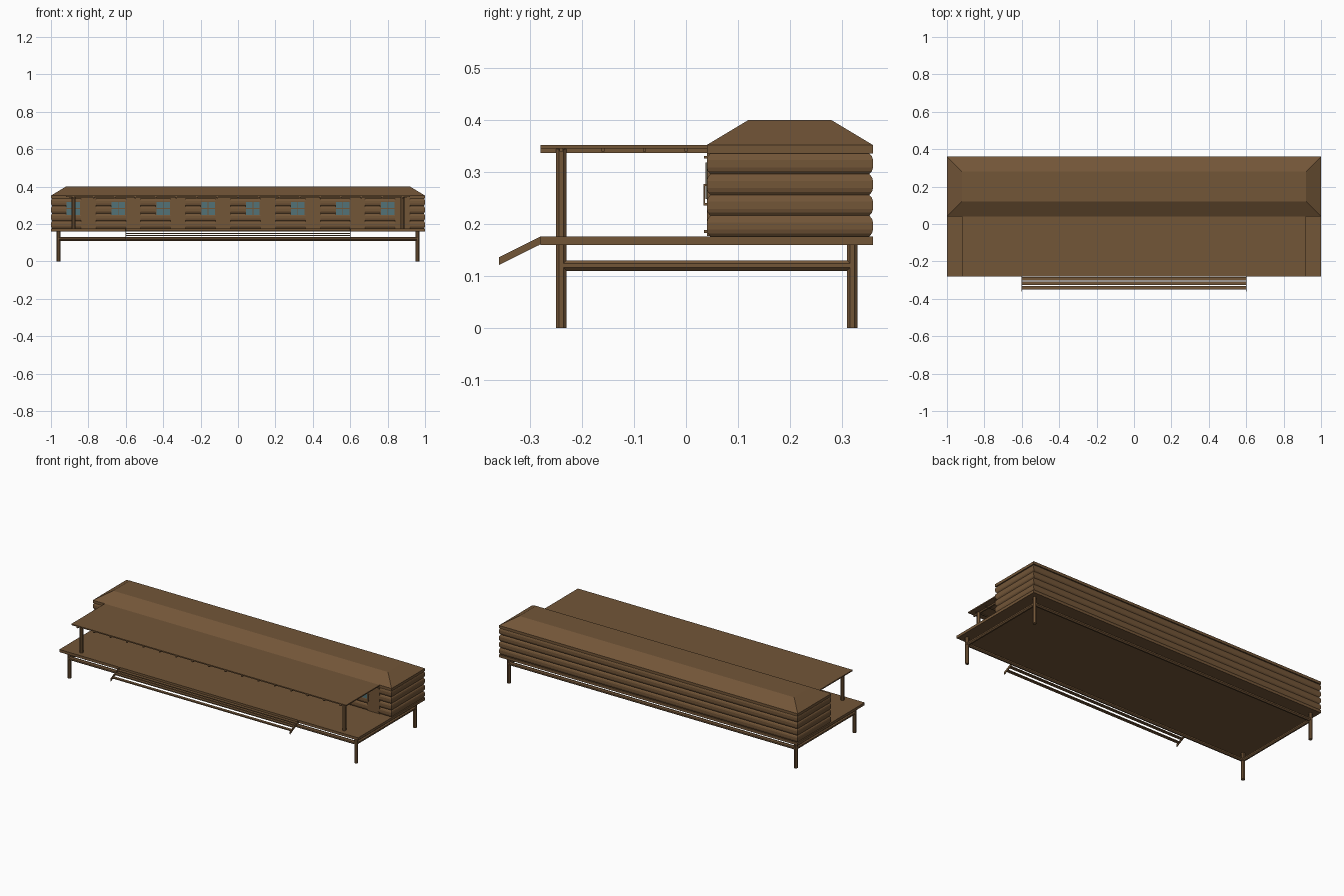
import bpy, bmesh, math
from mathutils import Matrix

if "Cube" in bpy.data.objects:
    bpy.data.objects.remove(bpy.data.objects["Cube"])


def material(name, rgb):
    m = bpy.data.materials.new(name)
    m.diffuse_color = (*rgb, 1)
    m.use_nodes = True
    m.node_tree.nodes["Principled BSDF"].inputs["Base Color"].default_value = m.diffuse_color
    return m


wood = material("brown wood", (0.17, 0.092, 0.039))
glass = material("blue grey glass", (0.085, 0.17, 0.185))


def finish(bm, name, mat):
    bmesh.ops.recalc_face_normals(bm, faces=bm.faces)
    me = bpy.data.meshes.new(name)
    bm.to_mesh(me)
    bm.free()
    me.materials.append(mat)
    ob = bpy.data.objects.new(name, me)
    bpy.context.collection.objects.link(ob)
    return ob


def boxes(name, spans, mat=wood):
    """One object from spans (x0, x1, y0, y1, z0, z1)."""
    bm = bmesh.new()
    for x0, x1, y0, y1, z0, z1 in spans:
        mtx = Matrix.Translation(((x0 + x1) / 2, (y0 + y1) / 2, (z0 + z1) / 2)) \
            @ Matrix.Diagonal((x1 - x0, y1 - y0, z1 - z0, 1))
        bmesh.ops.create_cube(bm, size=1, matrix=mtx)
    return finish(bm, name, mat)


def pole(name, axis, centre, length, width=0.02):
    """Eight-sided pole with flats facing the axes."""
    bm = bmesh.new()
    turn = {"x": Matrix.Rotation(math.pi / 2, 4, "Y"),
            "y": Matrix.Rotation(math.pi / 2, 4, "X"),
            "z": Matrix.Identity(4)}[axis]
    r = width / 2 / math.cos(math.pi / 8)
    mtx = Matrix.Translation(centre) @ turn @ Matrix.Rotation(math.pi / 8, 4, "Z")
    bmesh.ops.create_cone(bm, cap_ends=True, segments=8, radius1=r, radius2=r,
                          depth=length, matrix=mtx)
    return finish(bm, name, wood)


def loft(name, rings):
    """Stack of rectangles (inset, z) within the house outline."""
    bm = bmesh.new()
    prev = None
    for i, z in rings:
        ring = [bm.verts.new(p) for p in ((-1 + i, 0.04 + i, z), (1 - i, 0.04 + i, z),
                                          (1 - i, 0.36 - i, z), (-1 + i, 0.36 - i, z))]
        if prev:
            for k in range(4):
                bm.faces.new((prev[k], prev[(k + 1) % 4], ring[(k + 1) % 4], ring[k]))
        else:
            bm.faces.new(ring[::-1])
        prev = ring
    bm.faces.new(prev)
    return finish(bm, name, wood)


# Platform on legs with tie beams
boxes("deck", [(-1, 1, -0.28, 0.36, 0.16, 0.176)])
for sx, side in ((-1, "left"), (1, "right")):
    pole(f"front_leg_{side}", "z", (sx * 0.96, -0.24, 0.08), 0.16)
    pole(f"back_leg_{side}", "z", (sx * 0.96, 0.32, 0.08), 0.16)
    pole(f"side_beam_{side}", "y", (sx * 0.96, 0.04, 0.12), 0.56)
    pole(f"porch_post_{side}", "z", (sx * 0.88, -0.24, 0.26), 0.168)
pole("front_beam", "x", (0, -0.24, 0.12), 1.92)
pole("back_beam", "x", (0, 0.32, 0.12), 1.92)

# House body of stacked logs
rings = []
for n in range(4):
    z = 0.176 + n * 0.04
    rings += [(0.007, z), (0.002, z + 0.006), (0, z + 0.013),
              (0, z + 0.027), (0.002, z + 0.034)]
loft("log_walls", rings + [(0.007, 0.336)])
boxes("wall_plate", [(-1, 1, 0.04, 0.36, 0.336, 0.352)])
loft("hip_roof", [(0, 0.352), (0.08, 0.40)])

# Window and door bays repeat along the front wall
panes, frames, doors, trims, hinges, handles = [], [], [], [], [], []
for n in range(8):
    w = -0.92 + n * 0.24
    z0, z1 = 0.248, 0.318
    panes.append((w, w + 0.08, 0.0395, 0.046, z0, z1))
    frames += [(w + 0.038, w + 0.042, 0.038, 0.045, z0, z1),
               (w, w + 0.08, 0.038, 0.045, 0.281, 0.285),
               (w, w + 0.004, 0.038, 0.045, z0, z1),
               (w + 0.076, w + 0.08, 0.038, 0.045, z0, z1)]
    d = w + 0.08
    doors.append((d, d + 0.08, 0.04, 0.055, 0.177, 0.336))
    hinges += [(d + 0.070, d + 0.079, 0.035, 0.041, z, z + 0.005) for z in (0.183, 0.326)]
    handles += [(d + 0.004, d + 0.008, 0.034, 0.037, 0.238, 0.275),
                (d + 0.004, d + 0.008, 0.034, 0.041, 0.236, 0.240),
                (d + 0.004, d + 0.008, 0.034, 0.041, 0.273, 0.277)]
boxes("window_panes", panes, glass)
boxes("window_bars", frames)
boxes("doors", doors)
boxes("door_hinges", hinges)
boxes("door_handles", handles)

# Porch roof with rafters and purlins below
boxes("porch_roof", [(-0.92, 0.92, -0.28, 0.04, 0.345, 0.352)])
boxes("porch_rafters", [(x - 0.004, x + 0.004, -0.28, 0.04, 0.337, 0.345)
                        for x in (-0.88 + i * 0.11 for i in range(17))])
boxes("porch_purlins", [(-0.9, 0.9, y - 0.003, y + 0.003, 0.340, 0.345)
                        for y in (-0.24, -0.16, -0.08, 0.0)])

# Open stair: thin slanted stringers and slatted treads
bm = bmesh.new()
profile = [(-0.28, 0.176), (-0.36, 0.136), (-0.36, 0.121), (-0.28, 0.161)]
for x0, x1 in ((-0.602, -0.598), (0.598, 0.602)):
    a = [bm.verts.new((x0, y, z)) for y, z in profile]
    b = [bm.verts.new((x1, y, z)) for y, z in profile]
    bm.faces.new(a)
    bm.faces.new(b[::-1])
    for k in range(4):
        bm.faces.new((a[k], a[(k + 1) % 4], b[(k + 1) % 4], b[k]))
finish(bm, "stair_stringers", wood)
boxes("stair_treads", [(-0.6, 0.6, y - 0.009, y + 0.009, z - 0.003, z + 0.003)
                       for y, z in ((-0.292, 0.162), (-0.317, 0.150), (-0.341, 0.138))])
